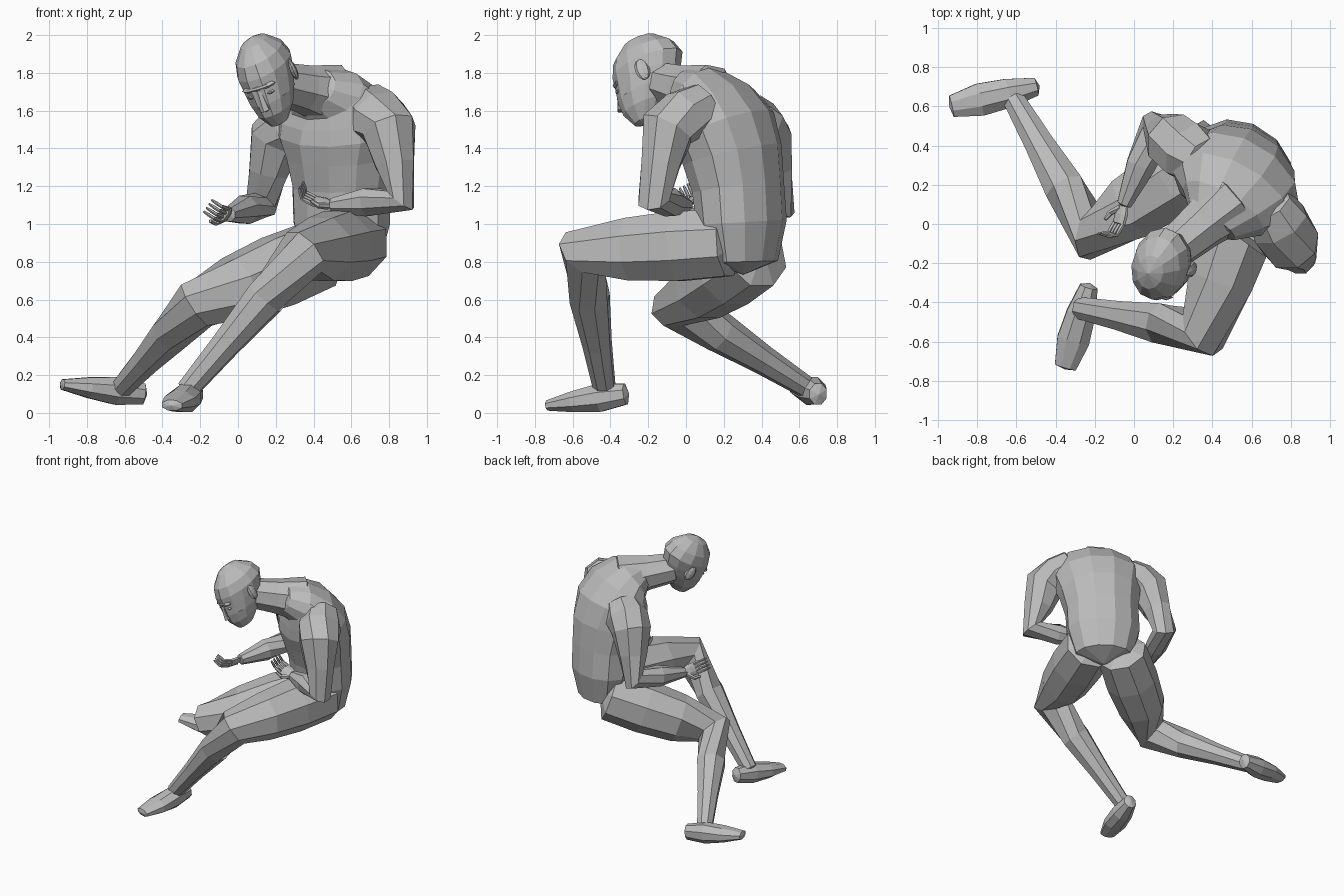
import bpy, bmesh, math
from mathutils import Vector, Matrix
from mathutils.geometry import interpolate_bezier

cube = bpy.data.objects.get("Cube")
if cube:
    bpy.data.objects.remove(cube, do_unlink=True)

clay = bpy.data.materials.new("grey_clay")
clay.use_nodes = True
grey = (.5, .5, .5, 1)
clay.diffuse_color = grey
clay.node_tree.nodes["Principled BSDF"].inputs["Base Color"].default_value = grey

AXIS_X, AXIS_Y, AXIS_Z = Matrix.Identity(3)


def finish(name, bm, matrix):
    """Turn a bmesh into a flat shaded object."""
    bm.transform(matrix)
    bmesh.ops.recalc_face_normals(bm, faces=bm.faces)
    mesh = bpy.data.meshes.new(name)
    bm.to_mesh(mesh)
    bm.free()
    mesh.materials.append(clay)
    obj = bpy.data.objects.new(name, mesh)
    bpy.context.collection.objects.link(obj)


def tube(name, path, widths, side, depths=None, ratio=1, sides=8,
         matrix=Matrix.Identity(4), level=None):
    """Skin rings spread evenly along a path, with softly pointed ends."""
    bm = bmesh.new()
    path = [Vector(point) for point in path]
    last = len(widths) - 1
    depths = depths or [width * ratio for width in widths]

    def along(ring_number):
        place = ring_number / last * (len(path) - 1)
        start = min(int(place), len(path) - 2)
        return path[start].lerp(path[start + 1], place - start)

    rings, tips = [], []
    for i, (width, depth) in enumerate(zip(widths, depths)):
        centre = along(i)
        tangent = level or (along(min(i + 1, last)) - along(max(i - 1, 0))).normalized()
        across = (side - tangent * side.dot(tangent)).normalized()
        up = tangent.cross(across)
        ring = []
        for k in range(sides):
            angle = math.tau * (k + .5) / sides
            ring.append(bm.verts.new(
                centre + across * width * math.cos(angle) + up * depth * math.sin(angle)))
        rings.append(ring)
        tips.append((centre, tangent * min(width, depth) * .4))
    for low, high in zip(rings, rings[1:]):
        for k in range(sides):
            bm.faces.new((low[k - 1], low[k], high[k], high[k - 1]))
    for end, sign in ((0, -1), (last, 1)):
        centre, reach = tips[end]
        apex = bm.verts.new(centre + reach * sign)
        for k in range(sides):
            bm.faces.new((rings[end][k - 1], rings[end][k], apex))
    finish(name, bm, matrix)


def blob(name, size, matrix):
    """Low-poly ellipsoid."""
    bm = bmesh.new()
    bmesh.ops.create_uvsphere(bm, u_segments=8, v_segments=6, radius=1)
    bm.transform(Matrix.Diagonal((*size, 1)))
    finish(name, bm, matrix)


def frame(across, along, up, origin):
    """Local axes of a hand or head."""
    matrix = Matrix((across, along, up)).transposed().to_4x4()
    matrix.translation = origin
    return matrix


# Torso follows a hunched spine, turned to one side
lateral = Vector((.8, -.55, .1))
spine = interpolate_bezier(
    Vector((.55, .3, .8)), Vector((.55, .3, 1.3)),
    Vector((.55, .2, 1.7)), Vector((.4, 0, 1.72)), 8)
tube("torso", spine, [.22, .28, .28, .31, .35, .33, .24, .14], lateral,
     [.17, .22, .23, .25, .25, .21, .16, .11], sides=12)
tube("neck", [(.5, .12, 1.68), (.2, -.13, 1.75)], [.17, .13, .11], lateral)

# Legs: hip, knee, ankle, with one shared muscle profile
leg = [.19, .2, .18, .14, .11, .08, .06]
tube("left_leg", [(.62, .22, .9), (.35, -.55, .85), (-.27, -.43, .12)], leg, AXIS_Z)
tube("right_leg", [(.43, .37, .84), (-.22, -.05, .57), (-.61, .63, .14)], leg, AXIS_Z)

# Feet: heel to toe
foot = [.05, .08, .09, .06]
instep = [.06, .08, .06, .03]
tube("left_foot", [(-.23, -.32, .1), (-.35, -.73, .04)], foot, AXIS_X, instep)
tube("right_foot", [(-.5, .7, .1), (-.93, .6, .15)], foot, AXIS_Y, instep)

# Arms: collar, shoulder, elbow, wrist
arm = [.13, .16, .15, .11, .09, .08, .04]
tube("left_arm", [(.68, .1, 1.63), (.8, -.1, 1.5), (.86, -.17, 1.13), (.5, 0, 1.1)],
     arm, AXIS_Y)
tube("right_arm", [(.35, .32, 1.58), (.2, .42, 1.45), (.12, .5, 1.1), (-.05, .1, 1.05)],
     arm, AXIS_X)


def hand(name, wrist, along, normal, thumb_side):
    """Open palm with four curled fingers and a thumb."""
    along = Vector(along).normalized()
    normal = Vector(normal)
    normal = (normal - along * normal.dot(along)).normalized()
    local = frame(along.cross(normal) * thumb_side, along, normal, wrist)
    tube(name + "_palm", [(0, 0, 0), (0, .1, 0)], [.03, .05, .05],
         AXIS_X, ratio=.4, matrix=local)
    for i, finger in enumerate(("little", "ring", "middle", "index")):
        x = (i - 1.5) * .025
        tube(f"{name}_{finger}_finger", [(x, .1, 0), (x, .16, .02), (x, .18, .08)],
             [.012, .012, .01, .01, .006], AXIS_X, sides=6, matrix=local)
    tube(name + "_thumb", [(.02, .02, 0), (.07, .06, .02), (.07, .1, .04)],
         [.02, .015, .01], AXIS_Z, sides=6, matrix=local)


hand("left_hand", (.5, 0, 1.1), (-.9, .2, .2), (-.1, -.4, .8), -1)
hand("right_hand", (-.05, .1, 1.05), (-.25, -.9, 0), (-.7, .1, .5), 1)

# Head: tilted and looking down, its local front is -y
up = Vector((-.4, -.3, .9)).normalized()
back = Vector((.3, .9, .4))
back = (back - up * back.dot(up)).normalized()
skull = frame(back.cross(up), back, up, (.16, -.2, 1.77))
levels = [(i - 3) * .072 for i in range(7)]
tube("head", [(0, min(.02, z * .4), z) for z in levels],
     [.05, .1, .125, .14, .15, .13, .07], AXIS_X, ratio=1.35, sides=12,
     matrix=skull, level=AXIS_Z)
tube("nose", [(0, -.19, -.1), (0, -.17, .02)], [.03, .015], AXIS_X,
     sides=6, matrix=skull, level=AXIS_Z)


def feature(name, place, size, turn=0):
    """Small facial form set into the head."""
    blob(name, size, skull @ Matrix.Translation(place) @ Matrix.Rotation(turn, 4, "Z"))


feature("brow", (0, -.15, .02), (.1, .04, .02))
feature("lips", (0, -.15, -.15), (.04, .02, .02))
for label, sign in (("left", 1), ("right", -1)):
    feature(label + "_eye", (sign * .05, -.16, -.02), (.03, .02, .01))
    feature(label + "_cheek", (sign * .07, -.1, -.07), (.04, .04, .03))
    feature(label + "_ear", (sign * .14, .03, 0), (.02, .04, .06), sign * .4)
